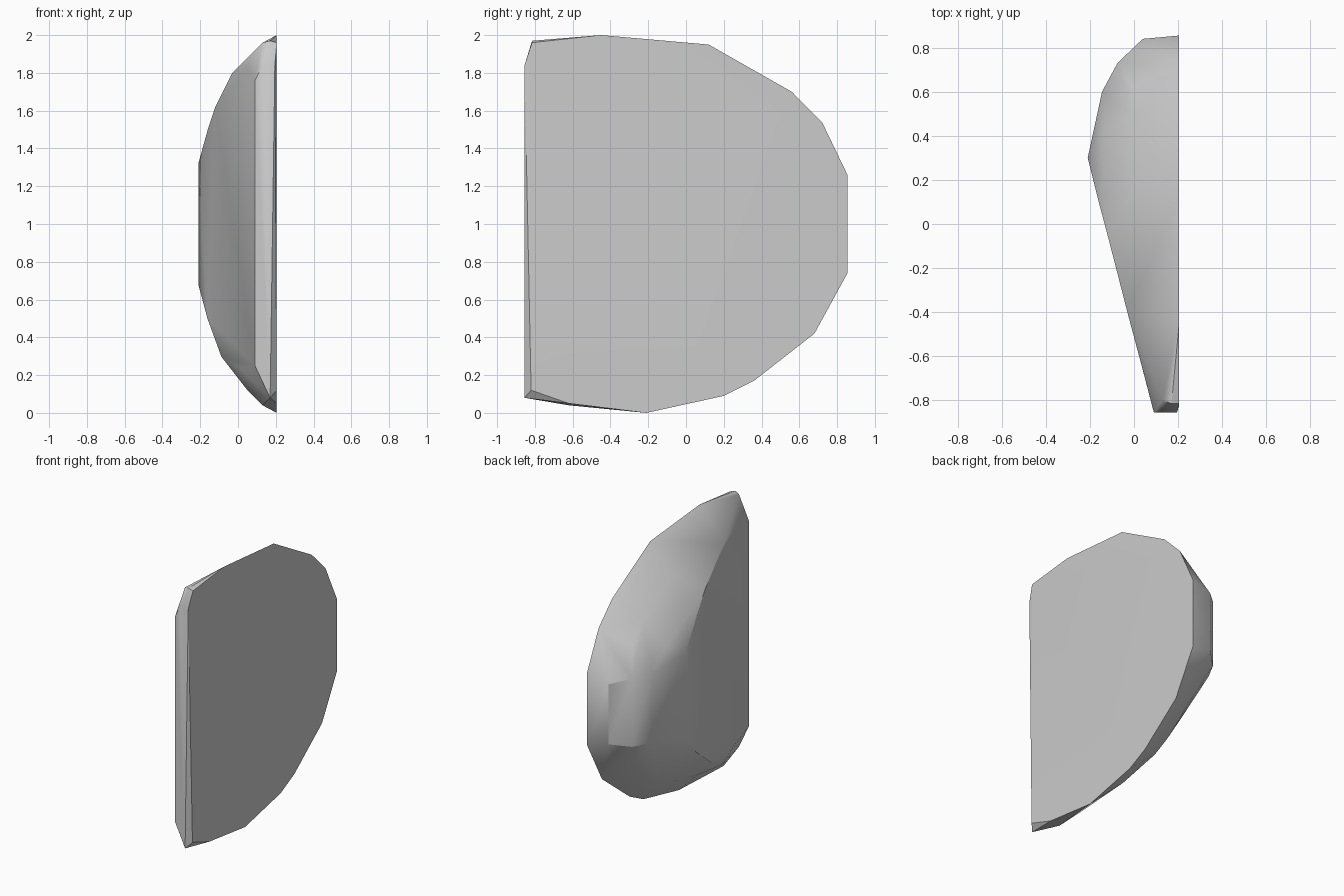
import bpy
import bmesh
from mathutils import Vector

cube = bpy.data.objects.get("Cube")
if cube:
    bpy.data.objects.remove(cube)

FLAT_X = 0.205

# Outline of the flat split side, as (y, z)
outline = [(-0.815, 1.96), (-0.45, 2.0), (0.12, 1.95), (0.56, 1.70), (0.72, 1.54),
           (0.855, 1.26), (0.855, 0.74), (0.68, 0.42), (0.36, 0.17), (0.2, 0.09),
           (-0.21, 0.0), (-0.62, 0.05), (-0.82, 0.12)]
points = [(FLAT_X, y, z) for y, z in outline]

# Rounded dome: shrinking copies of the outline, raised toward -x
for scale, height in [(0.55, 0.345), (0.8, 0.21)]:
    points += [(FLAT_X - height, 0.25 + (y - 0.25) * scale, 1 + (z - 1) * scale)
               for y, z in outline]

# Blunt back end of the dome
for x, y, half in [(-0.21, 0.3, 0.32), (-0.145, 0.6, 0.25), (-0.075, 0.73, 0.25), (0.04, 0.84, 0.22)]:
    points += [(x, y, 1 - half), (x, y, 1 + half)]

# Ridge where the dome meets the sloping side
points += [(-0.16, 0.1, 1.5), (-0.12, -0.05, 1.62), (-0.03, -0.4, 1.8), (0.13, -0.8, 1.96),
           (-0.165, 0.1, 0.5), (-0.09, -0.17, 0.3), (0.05, -0.5, 0.12), (0.13, -0.62, 0.04)]

# Narrow front strip
points += [(0.09, -0.855, 0.25), (0.09, -0.855, 1.76), (0.13, -0.855, 1.84),
           (0.195, -0.855, 1.84), (0.17, -0.855, 0.08), (0.17, -0.815, 1.97)]

bm = bmesh.new()
for p in points:
    bm.verts.new(p)
hull = bmesh.ops.convex_hull(bm, input=bm.verts)
loose = {v for v in hull["geom_interior"] + hull["geom_unused"]
         if isinstance(v, bmesh.types.BMVert) and v.is_valid}
bmesh.ops.delete(bm, geom=list(loose), context="VERTS")

# Flat cut along the sloping side
start, end = Vector((0.09, -0.855, 1)), Vector((-0.21, 0.3, 1))
along = end - start
normal = Vector((-along.y, along.x, 0)).normalized()
cut = bmesh.ops.bisect_plane(bm, geom=bm.verts[:] + bm.edges[:] + bm.faces[:], dist=0.002,
                             plane_co=start, plane_no=normal, clear_outer=True)
rim = [e for e in bm.edges if e.is_boundary]
if rim:
    bmesh.ops.holes_fill(bm, edges=rim, sides=0)
bmesh.ops.remove_doubles(bm, verts=bm.verts, dist=0.004)
bmesh.ops.dissolve_limit(bm, angle_limit=0.03, verts=bm.verts, edges=bm.edges)
bmesh.ops.recalc_face_normals(bm, faces=bm.faces)

mesh = bpy.data.meshes.new("split_stone")
bm.to_mesh(mesh)
bm.free()
stone = bpy.data.objects.new("split_stone", mesh)
bpy.context.collection.objects.link(stone)

# Stone colour
grey = bpy.data.materials.new("stone_grey")
grey.use_nodes = True
colour = (0.6, 0.6, 0.6, 1)
grey.diffuse_color = colour
grey.node_tree.nodes["Principled BSDF"].inputs["Base Color"].default_value = colour
mesh.materials.append(grey)

bpy.context.view_layer.objects.active = stone
stone.select_set(True)
bpy.ops.object.shade_smooth_by_angle(angle=0.52)
